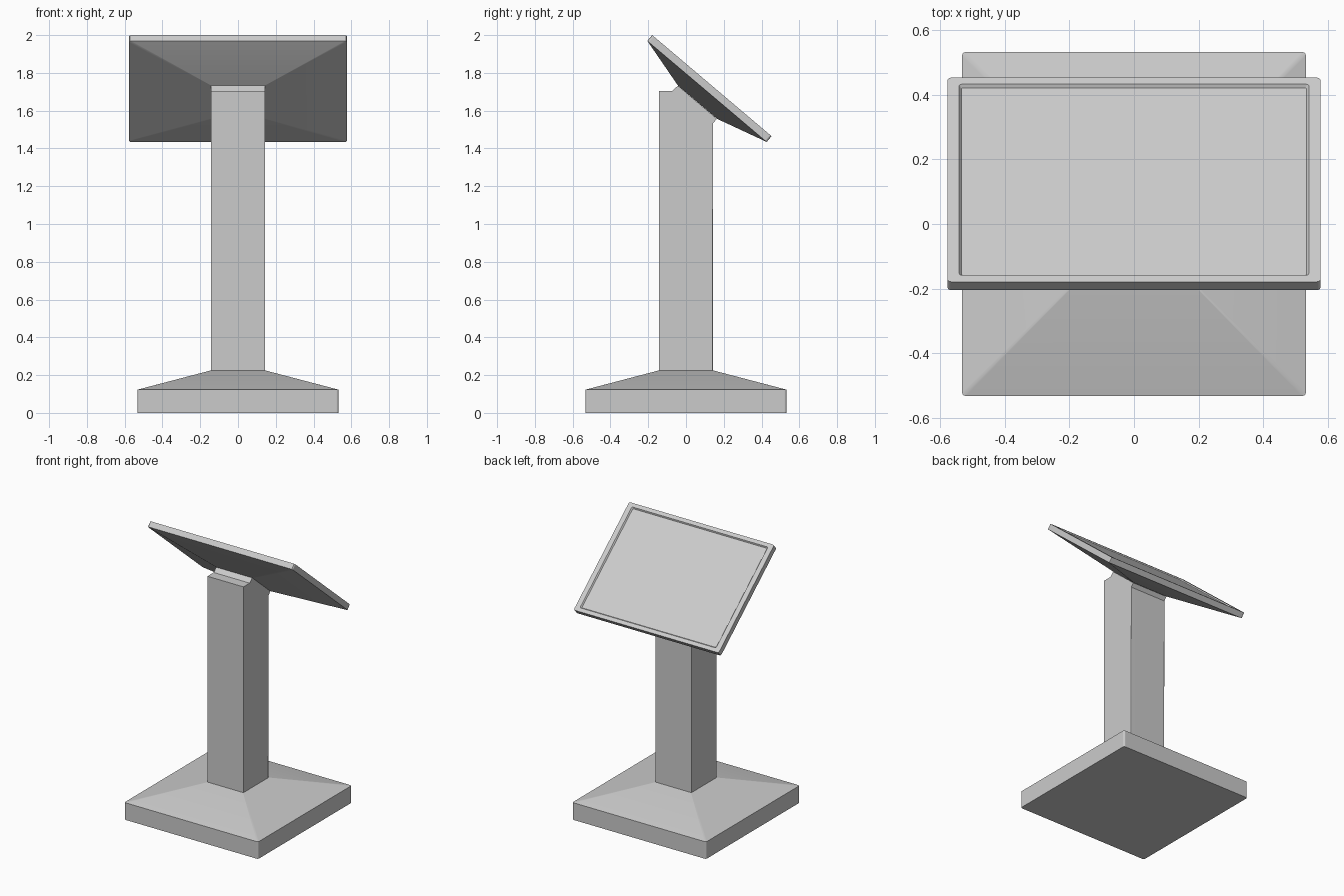
import bpy, bmesh, math
from mathutils import Matrix

if "Cube" in bpy.data.objects:
    bpy.data.objects.remove(bpy.data.objects["Cube"])


def ring(bm, hx, hy, z, r, segs=3):
    """Rounded rectangle of vertices at height z."""
    verts = []
    for i, (sx, sy) in enumerate([(1, 1), (-1, 1), (-1, -1), (1, -1)]):
        for k in range(segs + 1):
            a = math.radians(90 * (i + k / segs))
            verts.append(bm.verts.new((sx * (hx - r) + r * math.cos(a),
                                       sy * (hy - r) + r * math.sin(a), z)))
    return verts


def finish(bm, name, matrix=Matrix()):
    bmesh.ops.recalc_face_normals(bm, faces=bm.faces)
    mesh = bpy.data.meshes.new(name)
    bm.to_mesh(mesh)
    bm.free()
    obj = bpy.data.objects.new(name, mesh)
    obj.matrix_world = matrix
    bpy.context.collection.objects.link(obj)
    bpy.ops.object.select_all(action='DESELECT')
    obj.select_set(True)
    bpy.context.view_layer.objects.active = obj
    bpy.ops.object.shade_smooth_by_angle(angle=math.radians(30))
    wn = obj.modifiers.new("flat_shading", 'WEIGHTED_NORMAL')
    wn.keep_sharp = True
    return obj


def loft(name, sections, matrix=Matrix()):
    """Skin a stack of (half x, half y, z, corner radius) sections."""
    bm = bmesh.new()
    rings = [ring(bm, *s) for s in sections]
    n = len(rings[0])
    for a, b in zip(rings, rings[1:]):
        for i in range(n):
            j = (i + 1) % n
            bm.faces.new((a[i], a[j], b[j], b[i]))
    bm.faces.new(rings[0][::-1])
    bm.faces.new(rings[-1])
    return finish(bm, name, matrix)


# Square foot with sloping top
loft("base", [(0.532, 0.532, 0, 0.012), (0.532, 0.532, 0.123, 0.012),
              (0.143, 0.143, 0.225, 0.004)])

# Column and its angled neck, one side profile extruded across x
W = 0.143
profile = [(-W, 0.22), (W, 0.22), (W, 1.532), (0.163, 1.557),
           (-0.043, 1.732), (-0.072, 1.705), (-W, 1.705)]
bm = bmesh.new()
face = bm.faces.new([bm.verts.new((-W, y, z)) for y, z in profile])
ext = bmesh.ops.extrude_face_region(bm, geom=[face])
moved = [g for g in ext["geom"] if isinstance(g, bmesh.types.BMVert)]
bmesh.ops.translate(bm, vec=(2 * W, 0, 0), verts=moved)
upright = [e for e in bm.edges if abs(e.verts[0].co.z - e.verts[1].co.z) > 1]
bmesh.ops.bevel(bm, geom=upright, offset=0.004, segments=2, profile=0.5,
                affect='EDGES')
finish(bm, "column")

# Tilted display: tapered back, slab rim, shallow recessed screen
tilt = Matrix.Translation((0, 0.137, 1.7325)) @ Matrix.Rotation(math.radians(-40.25), 4, 'X')
loft("display", [(0.143, 0.136, -0.116, 0.004), (0.577, 0.414, -0.04, 0.012),
                 (0.577, 0.414, 0, 0.012), (0.541, 0.387, 0, 0.008),
                 (0.534, 0.38, -0.009, 0.006)], tilt)
